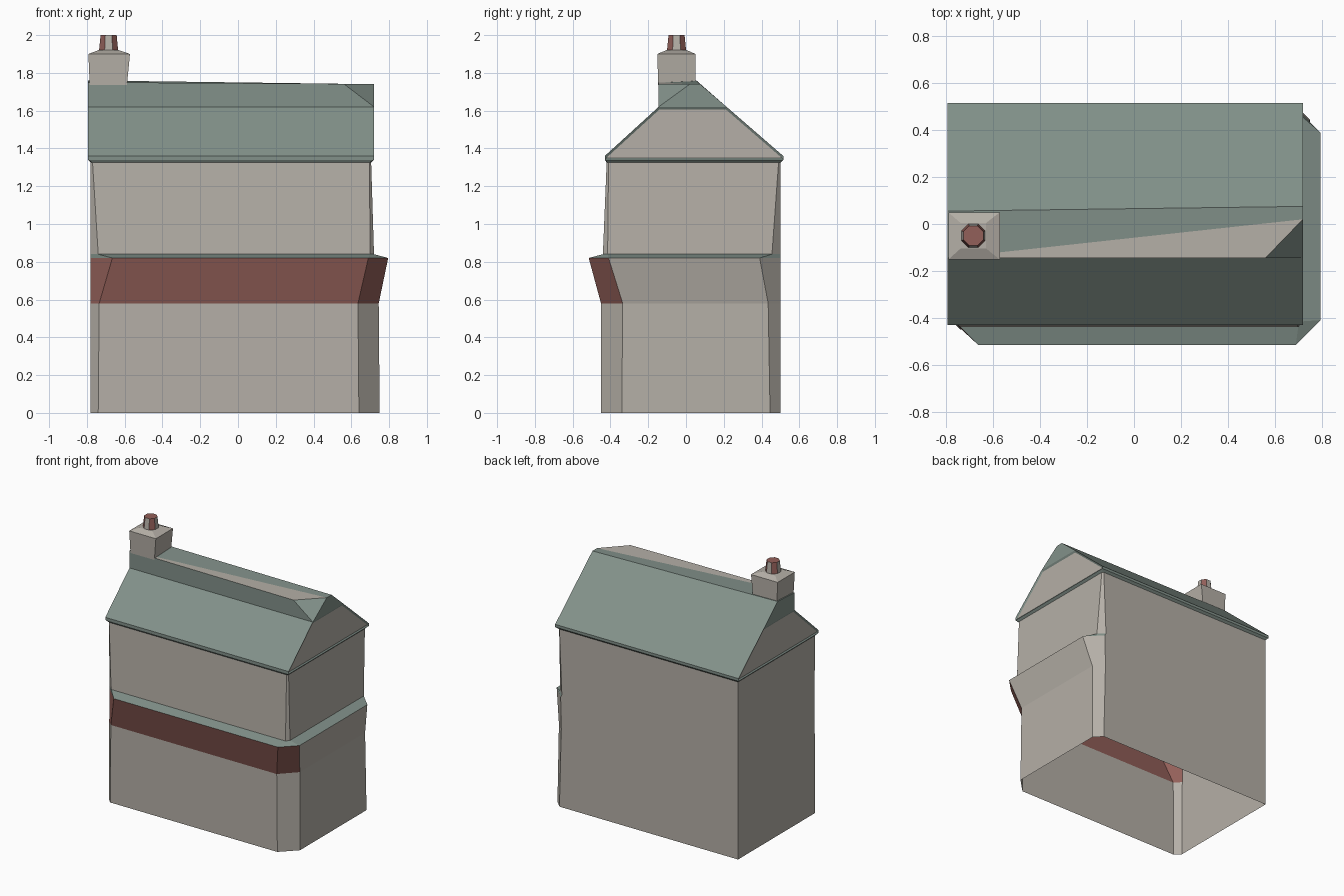
import bpy, bmesh, math

if "Cube" in bpy.data.objects:
    bpy.data.objects.remove(bpy.data.objects["Cube"])


def material(name, rgb):
    m = bpy.data.materials.new(name)
    m.diffuse_color = (*rgb, 1)
    m.use_nodes = True
    m.node_tree.nodes["Principled BSDF"].inputs["Base Color"].default_value = m.diffuse_color
    return m


MATS = [material("stone", (.46, .43, .385)),
        material("slate", (.225, .285, .255)),
        material("red_paint", (.29, .115, .10))]
STONE, SLATE, RED = 0, 1, 2


def build(name, verts, faces, inset=()):
    """faces: (vertex indices, material); inset: faces given a slate border"""
    bm = bmesh.new()
    vs = [bm.verts.new(v) for v in verts]
    made = []
    for idx, mat in faces:
        f = bm.faces.new([vs[i] for i in idx])
        f.material_index = mat
        made.append(f)
    bmesh.ops.recalc_face_normals(bm, faces=bm.faces[:])
    for i in inset:
        r = bmesh.ops.inset_individual(bm, faces=[made[i]], thickness=.014, depth=-.008)
        for f in r["faces"]:
            f.material_index = SLATE
        made[i].material_index = STONE
    me = bpy.data.meshes.new(name)
    bm.to_mesh(me)
    bm.free()
    for m in MATS:
        me.materials.append(m)
    ob = bpy.data.objects.new(name, me)
    bpy.context.collection.objects.link(ob)
    return ob


def loft(name, loops, colour, cap=None):
    n = len(loops[0])
    verts = [v for lp in loops for v in lp]
    faces = [((k*n+i, k*n+(i+1) % n, (k+1)*n+(i+1) % n, (k+1)*n+i), colour(k, i))
             for k in range(len(loops)-1) for i in range(n)]
    if cap is not None:
        faces.append((tuple(range((len(loops)-1)*n, len(loops)*n)), cap))
    return build(name, verts, faces)


# walls: plan with three chamfered corners, lofted through the storeys, open below
def plan(z, xl, yl, yf, xr, X, yc, yb, xb, left=-.78, back=.50):
    return [(left, back, z), (left, yl, z), (xl, yf, z), (xr, yf, z),
            (X, yc, z), (X, yb, z), (xb, back, z)]


levels = [
    plan(0, -.74, -.41, -.45, .64, .75, -.34, .445, .695),
    plan(.58, -.735, -.405, -.45, .635, .745, -.335, .435, .68),
    plan(.82, -.665, -.40, -.515, .69, .795, -.41, .39, .685),
    plan(.84, -.74, -.40, -.44, .70, .72, -.415, .455, .675),
    plan(1.325, -.77, -.41, -.42, .695, .705, -.41, .49, .695),
    plan(1.34, -.793, -.428, -.43, .718, .72, -.428, .513, .718, -.795, .515),
]


def wall_colour(k, i):
    if k == 1 and i in (1, 2, 3):
        return RED          # shop fascia
    if k == 4 or (k == 2 and 1 <= i <= 5):
        return SLATE        # ledge and eaves
    return STONE


loft("walls", levels, wall_colour)

# roof: gable with a raised vertical strip along the front of the ridge
x0, x1 = -.795, .72
verts = []
for x in (x0, x1):
    verts += [(x, -.43, 1.34), (x, -.43, 1.36), (x, -.145, 1.62),
              (x, .215, 1.62), (x, .515, 1.36), (x, .515, 1.34)]
verts += [(x0, -.145, 1.75), (x0, .055, 1.76),
          (.56, -.145, 1.742), (x1, .02, 1.74), (x1, .075, 1.74)]
D, E, A, B, C = range(12, 17)
build("roof", verts, [
    ((0, 1, 2, 3, 4, 5), STONE),
    ((6, 7, 8, 9, 10, 11), STONE),
    ((0, 6, 7, 1), SLATE), ((1, 7, 8, 2), SLATE),
    ((4, 10, 11, 5), SLATE), ((3, 9, 10, 4), SLATE), ((3, E, C, 9), SLATE),
    ((2, 8, A, D), SLATE), ((8, B, A), SLATE),
    ((8, 9, C, B), SLATE), ((2, 3, E, D), SLATE),
    ((D, A, B), STONE), ((D, B, C, E), SLATE),
], inset=(0, 1))


# chimney stack with a sloped cap
def rect(z, xa, xb, ya, yb):
    return [(xa, ya, z), (xb, ya, z), (xb, yb, z), (xa, yb, z)]


loft("chimney_stack", [rect(1.735, -.785, -.588, -.147, .05),
                       rect(1.90, -.792, -.572, -.152, .05),
                       rect(1.92, -.74, -.63, -.105, .005)],
     lambda k, i: STONE, STONE)


# chimney pot: octagon with alternating sides
def ring(z, r):
    return [(-.685 + r*math.cos(math.pi*(i+.5)/4),
             -.05 + r*math.sin(math.pi*(i+.5)/4), z) for i in range(8)]


loft("chimney_pot", [ring(1.915, .055), ring(2.0, .046)],
     lambda k, i: STONE if i % 2 else RED, RED)
